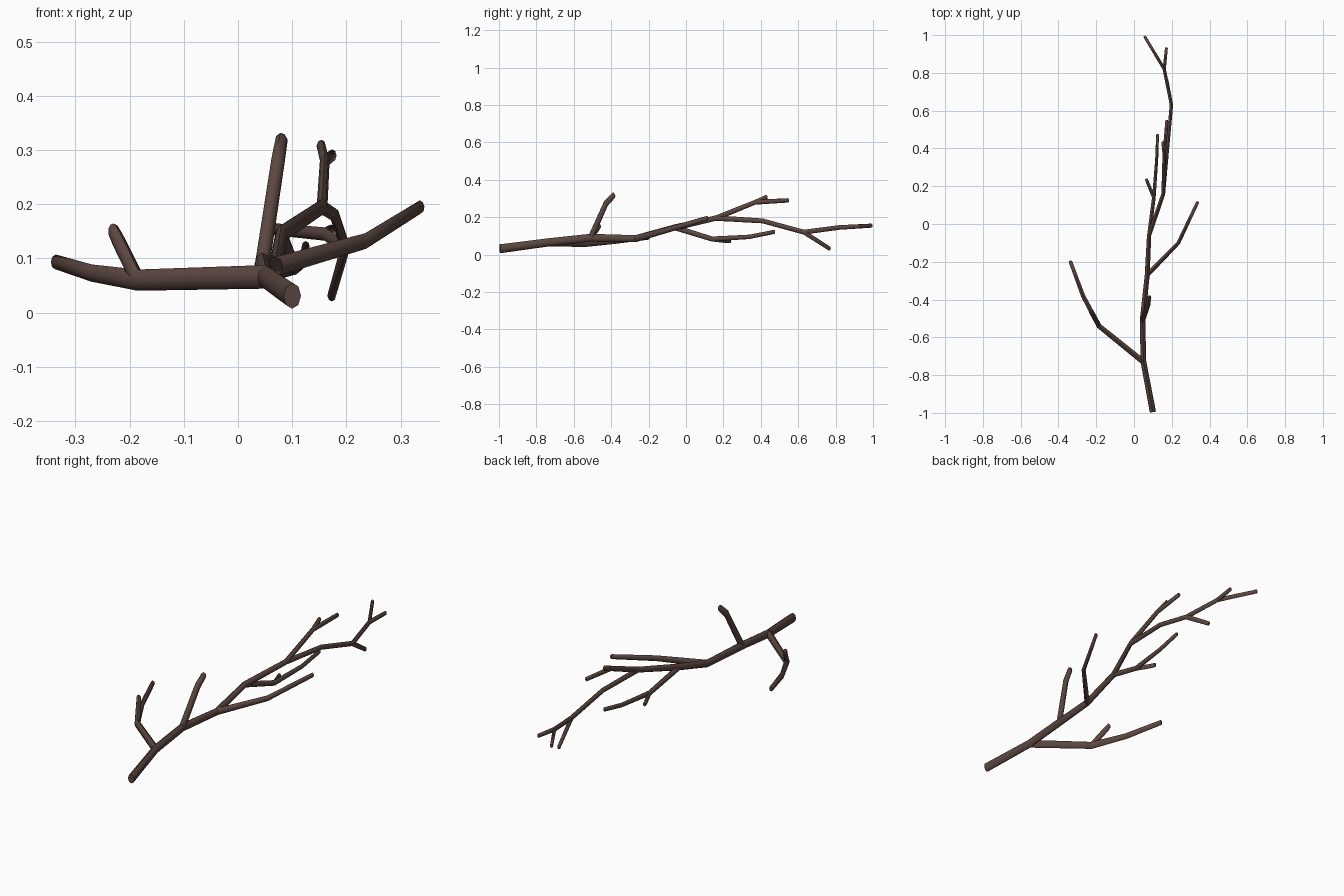
import bpy
from mathutils import Vector

ZS = 1.45  # twigs are taller than wide in section

bark = bpy.data.materials.new("bark")
bark.diffuse_color = (0.105, 0.062, 0.052, 1)


def twig(name, pts):
    """Tapered eight-sided tube through (x, y, z, radius) with a softly rounded tip."""
    pts = [(Vector((x, y, z / ZS)), r) for x, y, z, r in pts]
    # pull the last point back and add a small rounded end
    (a, _), (b, r) = pts[-2:]
    d = (b - a).normalized()
    pts[-1:] = [(b - d * r * 0.5, r), (b, r * 0.65)]
    cu = bpy.data.curves.new(name, 'CURVE')
    cu.dimensions = '3D'
    cu.bevel_depth = 1.0
    cu.bevel_resolution = 2
    cu.use_fill_caps = True
    sp = cu.splines.new('POLY')
    sp.points.add(len(pts) - 1)
    for p, (co, rad) in zip(sp.points, pts):
        p.co = (*co, 1)
        p.radius = rad
    ob = bpy.data.objects.new(name, cu)
    bpy.context.collection.objects.link(ob)
    bpy.ops.object.select_all(action='DESELECT')
    ob.select_set(True)
    bpy.context.view_layer.objects.active = ob
    ob.scale.z = ZS
    bpy.ops.object.convert(target='MESH')
    bpy.ops.object.transform_apply(location=False, rotation=False, scale=True)
    bpy.ops.object.shade_smooth_by_angle(angle=0.9)
    ob.data.materials.clear()
    ob.data.materials.append(bark)


# Main stem, from cut end to far tip
twig("main_stem", [(0.10, -0.995, 0.031, 0.0165), (0.05, -0.73, 0.066, 0.015),
                   (0.045, -0.51, 0.09, 0.0145), (0.07, -0.27, 0.085, 0.013),
                   (0.08, -0.06, 0.145, 0.0115), (0.155, 0.16, 0.195, 0.010),
                   (0.178, 0.41, 0.18, 0.009), (0.198, 0.63, 0.12, 0.009),
                   (0.16, 0.82, 0.145, 0.0085), (0.055, 0.995, 0.155, 0.0075)])

# Left side branch and its fork
twig("left_branch", [(0.05, -0.73, 0.066, 0.015), (-0.185, -0.54, 0.06, 0.0135),
                     (-0.27, -0.38, 0.073, 0.011), (-0.338, -0.195, 0.094, 0.0095)])
twig("left_fork", [(-0.185, -0.54, 0.06, 0.012), (-0.222, -0.475, 0.135, 0.0115),
                   (-0.233, -0.46, 0.157, 0.010)])

# Upright branch
twig("upright_branch", [(0.045, -0.51, 0.09, 0.0145), (0.073, -0.427, 0.275, 0.0135),
                        (0.081, -0.382, 0.322, 0.012)])

# Right side branch
twig("right_branch", [(0.07, -0.27, 0.085, 0.0125), (0.235, -0.10, 0.132, 0.010),
                      (0.338, 0.118, 0.196, 0.0085)])

# Low middle branch and its fork
twig("low_branch", [(0.08, -0.06, 0.145, 0.0105), (0.105, 0.14, 0.083, 0.0095),
                    (0.12, 0.34, 0.095, 0.008), (0.125, 0.475, 0.122, 0.0075)])
twig("low_fork", [(0.105, 0.14, 0.083, 0.009), (0.078, 0.205, 0.075, 0.0085),
                  (0.064, 0.24, 0.074, 0.008)])

# High branch and its fork
twig("high_branch", [(0.155, 0.16, 0.195, 0.010), (0.16, 0.37, 0.28, 0.009),
                     (0.174, 0.55, 0.29, 0.008)])
twig("high_fork", [(0.16, 0.37, 0.28, 0.009), (0.153, 0.435, 0.309, 0.0085)])

# Small forks near the far tip
twig("drooping_twig", [(0.198, 0.63, 0.12, 0.009), (0.172, 0.772, 0.029, 0.008)])
twig("tip_fork", [(0.16, 0.82, 0.145, 0.0085), (0.172, 0.935, 0.152, 0.0075)])
